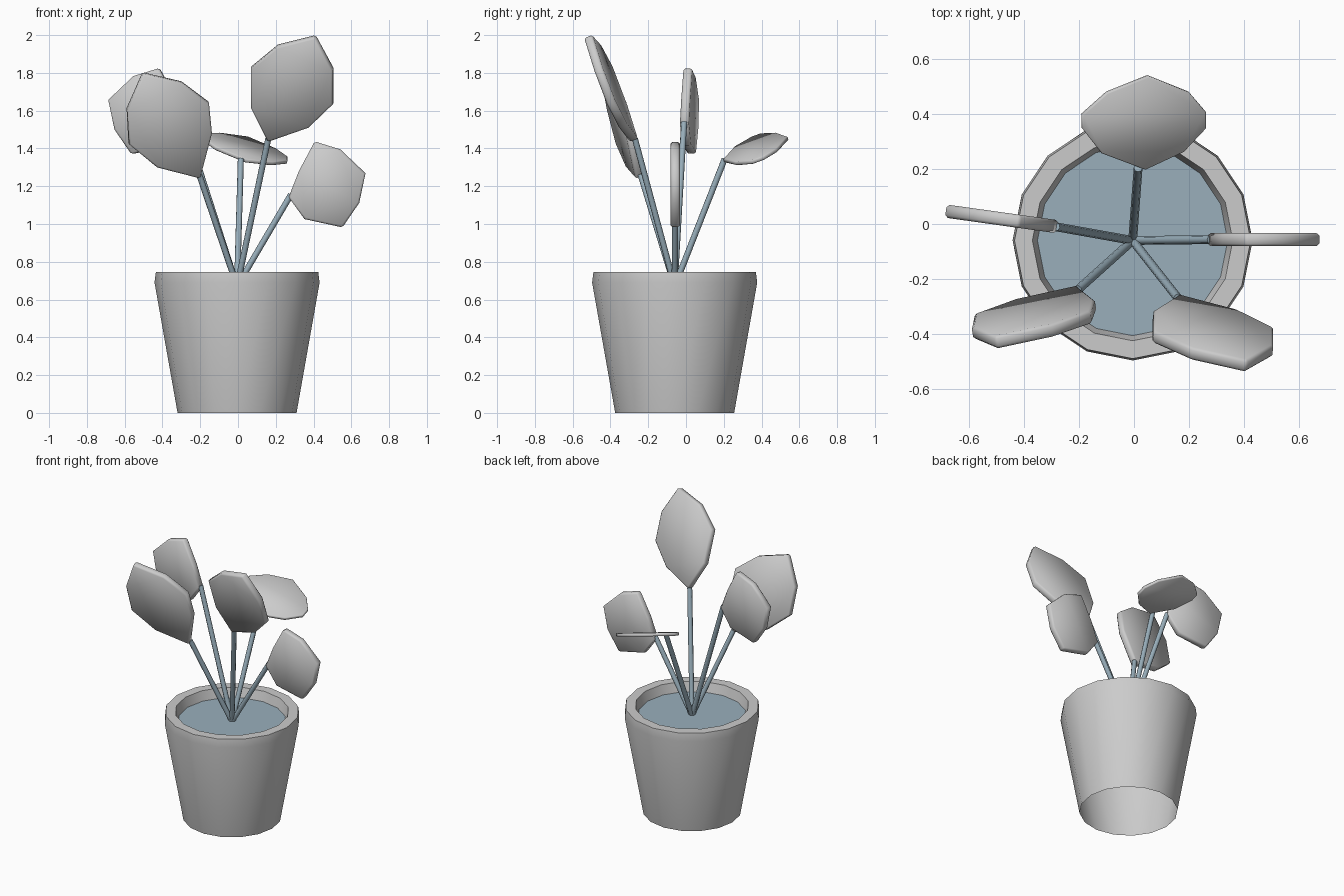
import bpy, bmesh, math
from mathutils import Vector

if "Cube" in bpy.data.objects:
    bpy.data.objects.remove(bpy.data.objects["Cube"])

CX, CY = -0.005, -0.06
SIDES = 16

blue = bpy.data.materials.new("slate_blue")
blue.diffuse_color = (0.32, 0.43, 0.50, 1)
blue.use_nodes = True
blue.node_tree.nodes["Principled BSDF"].inputs["Base Color"].default_value = blue.diffuse_color


def add_object(name, bm, material=None, angle=40):
    bmesh.ops.recalc_face_normals(bm, faces=bm.faces[:])
    me = bpy.data.meshes.new(name)
    bm.to_mesh(me)
    bm.free()
    ob = bpy.data.objects.new(name, me)
    bpy.context.collection.objects.link(ob)
    if material:
        me.materials.append(material)
    bpy.ops.object.select_all(action='DESELECT')
    ob.select_set(True)
    bpy.context.view_layer.objects.active = ob
    bpy.ops.object.shade_smooth_by_angle(angle=math.radians(angle))
    return ob


# Pot: open-bottomed turned shell with a rolled-in rim
bm = bmesh.new()
rings = []
for r, z in [(0.315, 0), (0.437, 0.69), (0.43, 0.745), (0.365, 0.745), (0.345, 0.675)]:
    rings.append([bm.verts.new((CX + r * math.cos(2 * math.pi * i / SIDES),
                                CY + r * math.sin(2 * math.pi * i / SIDES), z))
                  for i in range(SIDES)])
for a, b in zip(rings, rings[1:]):
    for i in range(SIDES):
        j = (i + 1) % SIDES
        bm.faces.new((a[i], a[j], b[j], b[i]))
add_object("pot", bm)

# Soil disc
bm = bmesh.new()
bmesh.ops.create_circle(bm, cap_ends=True, segments=SIDES, radius=0.348)
bmesh.ops.translate(bm, verts=bm.verts[:], vec=(CX, CY, 0.68))
soil = add_object("soil", bm, blue)


# Stems: thin rods fanning out from the middle of the soil
def stem(name, end):
    start, end = Vector((CX, CY, 0.67)), Vector(end)
    d = end - start
    bm = bmesh.new()
    bmesh.ops.create_cone(bm, cap_ends=True, segments=8, radius1=0.016,
                          radius2=0.016, depth=d.length)
    rot = d.to_track_quat('Z', 'Y').to_matrix()
    bmesh.ops.rotate(bm, verts=bm.verts[:], matrix=rot)
    bmesh.ops.translate(bm, verts=bm.verts[:], vec=(start + end) / 2)
    add_object(name, bm, blue, 50)


# Leaves: flat outline laid on a tilted plane, thickened and bevelled.
# The first outline point is where the stem joins; the third coordinate
# is depth + b * du + c * dv.
def leaf(name, outline, depth, b, c, thick=0.048, lying=False):
    u0, v0 = outline[0]
    bm = bmesh.new()
    verts = []
    for u, v in outline:
        w = depth + b * (u - u0) + c * (v - v0)
        verts.append(bm.verts.new((u, v, w) if lying else (u, w, v)))
    bm.faces.new(verts)
    ob = add_object(name, bm, None, 30)
    sol = ob.modifiers.new("thickness", 'SOLIDIFY')
    sol.thickness = thick
    sol.offset = 0
    bev = ob.modifiers.new("soft_edge", 'BEVEL')
    bev.width = thick * 0.2
    bev.segments = 1
    bev.limit_method = 'ANGLE'
    bev.angle_limit = math.radians(60)


stem("stem_tall", (0.16, -0.27, 1.45))
leaf("leaf_tall", [(0.16, 1.44), (0.07, 1.62), (0.07, 1.83), (0.21, 1.945),
                   (0.41, 1.995), (0.505, 1.82), (0.505, 1.64), (0.375, 1.515)],
     -0.275, -0.13, -0.38)

stem("stem_front_left", (-0.205, -0.24, 1.26))
leaf("leaf_front_left", [(-0.203, 1.245), (-0.14, 1.483), (-0.156, 1.646), (-0.298, 1.752),
                         (-0.504, 1.80), (-0.588, 1.61), (-0.578, 1.425), (-0.43, 1.303)],
     -0.245, 0.155, -0.254)

# The right and left leaves share one outline, mirrored
side = [(0, 0), (0.055, 0.14), (0.138, 0.295), (0.274, 0.253), (0.407, 0.127),
        (0.374, -0.03), (0.285, -0.16), (0.084, -0.116)]
stem("stem_right", (0.28, -0.057, 1.155))
leaf("leaf_right", [(0.268 + u, 1.142 + v) for u, v in side], -0.057, 0, 0)
stem("stem_left", (-0.285, -0.01, 1.54))
leaf("leaf_left", [(-0.278 - u, 1.53 + v) for u, v in side], -0.01, -0.14, 0)

stem("stem_back", (0.015, 0.205, 1.345))
leaf("leaf_back", [(0.04, 0.20), (-0.12, 0.26), (-0.19, 0.35), (-0.19, 0.40), (-0.10, 0.48),
                   (0.05, 0.54), (0.20, 0.48), (0.26, 0.41), (0.26, 0.35), (0.18, 0.265)],
     1.335, -0.28, 0.36, 0.022, True)
